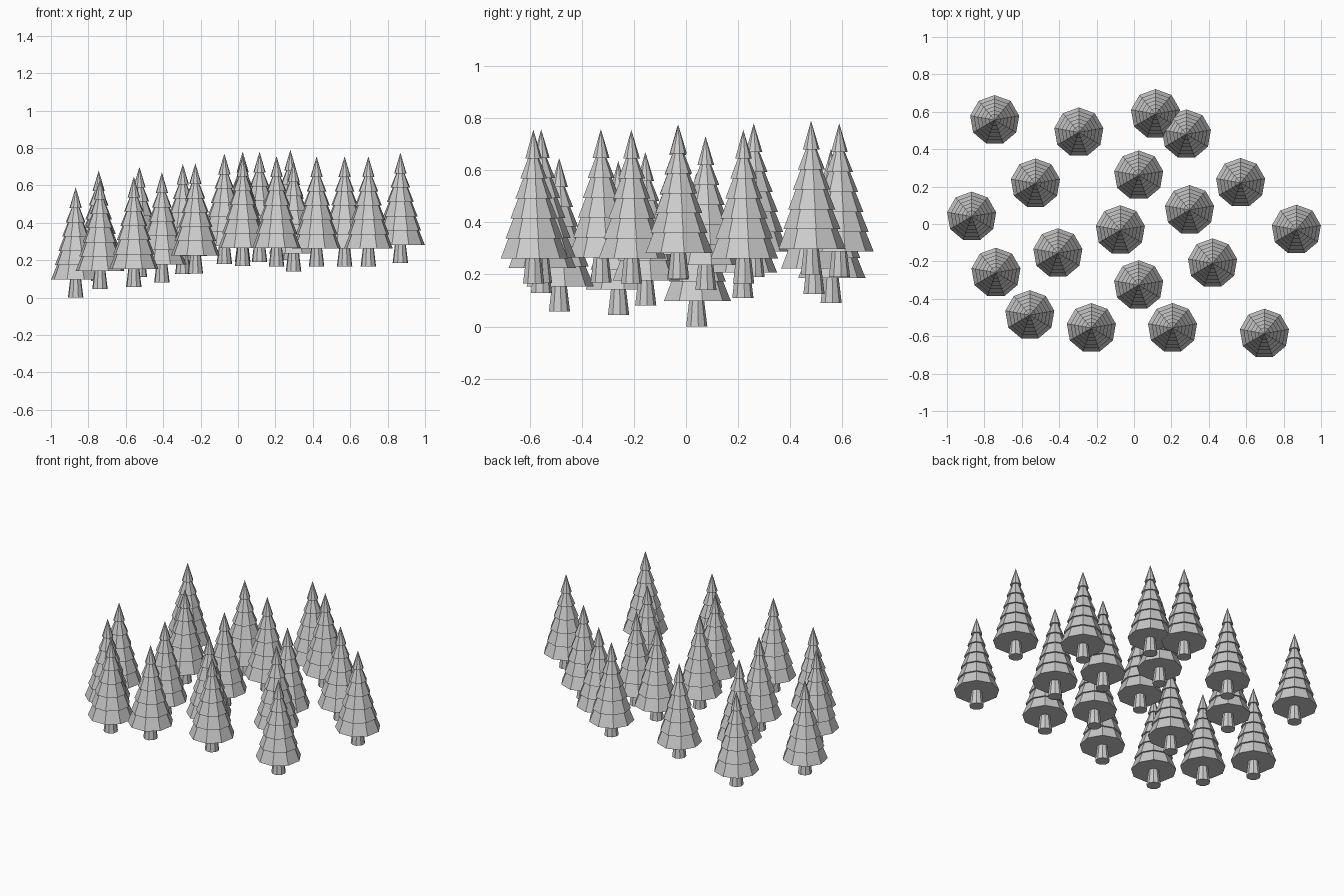
import bpy
import bmesh
from math import sin, cos, pi
from mathutils import Vector

cube = bpy.data.objects.get("Cube")
if cube:
    bpy.data.objects.remove(cube, do_unlink=True)

SIDES = 9
TIERS = 6
HEIGHT = 0.59        # tree height
SKIRT = 0.097        # lowest branch height
RADIUS = 0.133       # lowest branch radius
LIP = 0.011          # overhang of each tier

grey = bpy.data.materials.new("pale_grey")
grey.use_nodes = True
colour = (0.6, 0.6, 0.6, 1)
grey.diffuse_color = colour
grey.node_tree.nodes["Principled BSDF"].inputs["Base Color"].default_value = colour


def ring(bm, radius, z):
    """Regular polygon of vertices with one corner facing the back."""
    turns = [pi / 2 + 2 * pi * i / SIDES for i in range(SIDES)]
    return [bm.verts.new((radius * cos(a), radius * sin(a), z)) for a in turns]


def bridge(bm, low, high):
    for i in range(SIDES):
        j = (i + 1) % SIDES
        bm.faces.new((low[i], low[j], high[j], high[i]))


def tree_mesh():
    bm = bmesh.new()

    # Flared trunk
    foot = ring(bm, 0.042, 0)
    neck = ring(bm, 0.03, SKIRT)
    bm.faces.new(foot[::-1])
    bridge(bm, foot, neck)

    # Stacked branch tiers, each overhanging the one below
    last = neck
    for t in range(TIERS):
        f, g = t / TIERS, (t + 1) / TIERS
        z = SKIRT + (HEIGHT - SKIRT) * f * 0.93
        z_next = SKIRT + (HEIGHT - SKIRT) * g * 0.93
        rim = ring(bm, RADIUS * (1 - f * 0.9), z)
        bridge(bm, last, rim)
        if t < TIERS - 1:
            last = ring(bm, RADIUS * (1 - g * 0.9) - LIP, z_next)
            bridge(bm, rim, last)
        else:
            # Pointed crown
            tip = bm.verts.new((0, 0, HEIGHT))
            for i in range(SIDES):
                bm.faces.new((rim[i], rim[(i + 1) % SIDES], tip))

    bmesh.ops.recalc_face_normals(bm, faces=bm.faces[:])
    mesh = bpy.data.meshes.new("conifer")
    bm.to_mesh(mesh)
    bm.free()
    mesh.materials.append(grey)
    return mesh


# Grove standing on uneven ground: foot position of each tree
SPOTS = [
    (-.745, .556, .09), (-.295, .49, .125), (.115, .588, .19),
    (.28, .48, .2), (-.527, .217, .11), (.025, .26, .19),
    (.57, .22, .165), (-.868, .04, 0), (.297, .075, .14),
    (.868, -.03, .185), (-.073, -.033, .18), (-.407, -.156, .08),
    (.42, -.21, .165), (-.738, -.26, .045), (.025, -.327, .168),
    (-.557, -.487, .057), (-.228, -.556, .128), (.206, -.556, .167),
    (.697, -.586, .165),
]

conifer = tree_mesh()
for n, spot in enumerate(SPOTS, 1):
    tree = bpy.data.objects.new(f"conifer_{n}", conifer)
    tree.location = Vector(spot)
    bpy.context.collection.objects.link(tree)
